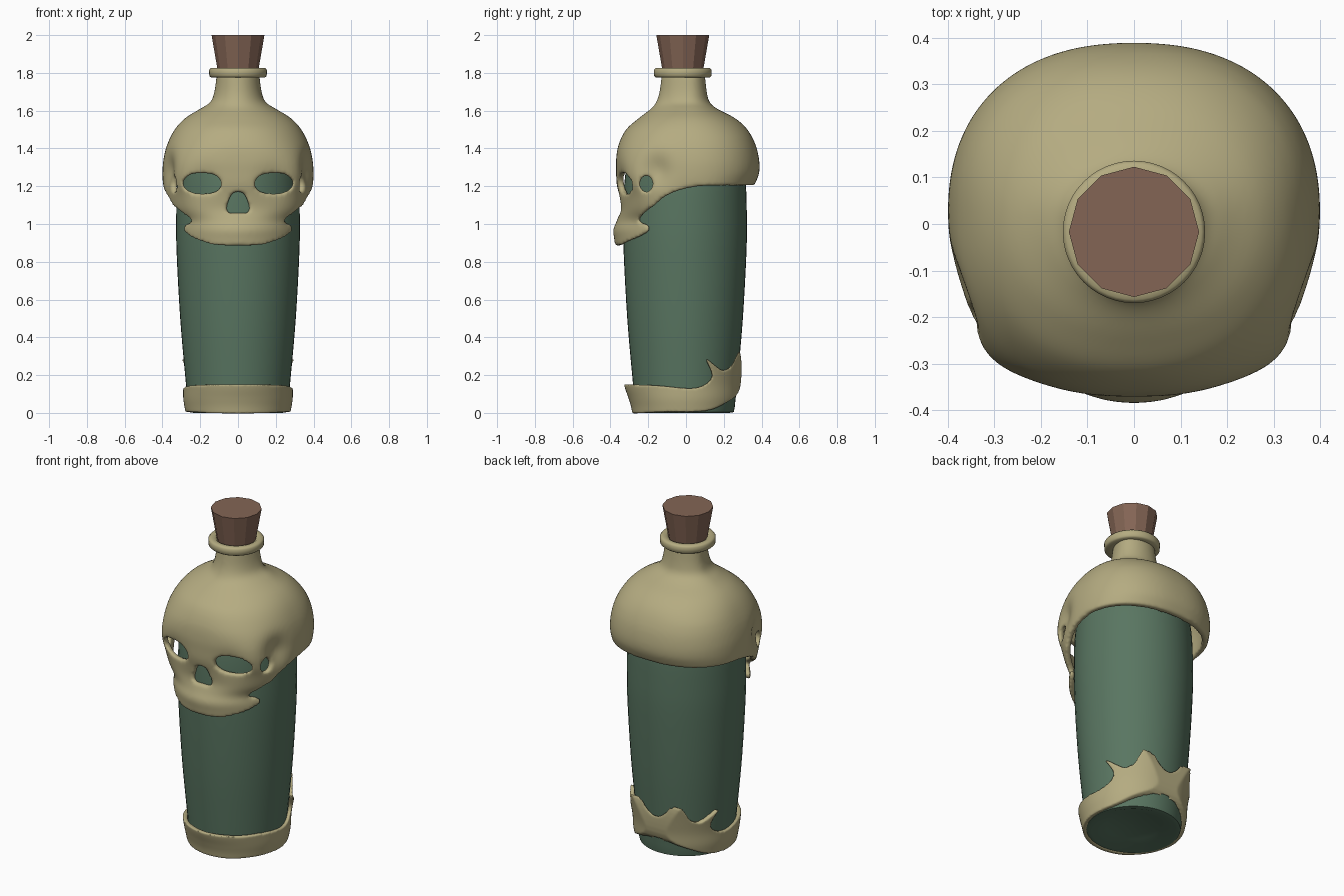
import bpy, bmesh
from math import sin, cos, pi, exp

if "Cube" in bpy.data.objects:
    bpy.data.objects.remove(bpy.data.objects["Cube"])


def material(name, rgb):
    m = bpy.data.materials.new(name)
    m.diffuse_color = (*rgb, 1)
    m.use_nodes = True
    m.node_tree.nodes["Principled BSDF"].inputs["Base Color"].default_value = m.diffuse_color
    return m


BONE = material("bone", (0.46, 0.41, 0.22))
GLASS = material("green_glass", (0.10, 0.18, 0.12))
CORK = material("cork", (0.23, 0.13, 0.09))


def new_object(name, bm, mat=None):
    bmesh.ops.recalc_face_normals(bm, faces=bm.faces)
    me = bpy.data.meshes.new(name)
    bm.to_mesh(me)
    bm.free()
    ob = bpy.data.objects.new(name, me)
    bpy.context.collection.objects.link(ob)
    if mat:
        me.materials.append(mat)
    return ob


def smooth(ob, angle):
    bpy.ops.object.select_all(action='DESELECT')
    ob.select_set(True)
    bpy.context.view_layer.objects.active = ob
    bpy.ops.object.shade_smooth_by_angle(angle=angle)


def spline(pts, steps, closed=False):
    """Catmull-Rom through tuples of any length."""
    n, out = len(pts), []
    for i in range(n if closed else n - 1):
        q = [pts[k % n] if closed else pts[min(max(k, 0), n - 1)] for k in range(i - 1, i + 3)]
        for s in range(steps):
            t = s / steps
            out.append(tuple(0.5 * (2 * b + (c - a) * t + (2 * a - 5 * b + 4 * c - d) * t * t
                             + (3 * b - a - 3 * c + d) * t ** 3) for a, b, c, d in zip(*q)))
    return out if closed else out + [pts[-1]]


def skin(bm, rings, caps=False):
    loops = [[bm.verts.new(p) for p in r] for r in rings]
    n = len(loops[0])
    for a, b in zip(loops, loops[1:]):
        for j in range(n):
            bm.faces.new((a[j], a[(j + 1) % n], b[(j + 1) % n], b[j]))
    if caps:
        bm.faces.new(loops[0])
        bm.faces.new(loops[-1])


def lathe(name, profile, n, cy, mat, angle=0.6, closed=False):
    bm = bmesh.new()
    prof = profile + profile[:1] if closed else profile
    skin(bm, [[(r * sin(2 * pi * j / n), cy - r * cos(2 * pi * j / n), z) for j in range(n)]
              for r, z in prof], not closed)
    bmesh.ops.remove_doubles(bm, verts=bm.verts, dist=1e-5)
    ob = new_object(name, bm, mat)
    smooth(ob, angle)
    return ob


def prism(pts, axis, a, b):
    bm = bmesh.new()
    skin(bm, [[(t, u, v) if axis == 'x' else (u, t, v) for u, v in pts] for t in (a, b)], True)
    ob = new_object("cutter", bm)
    ob.hide_render = True
    return ob


def shell(name, rows, cy, thick, cuts, voxel, sculpt=None, n=96):
    """Bone sheet from rows (z, half width, front y, back y, squareness), cut, then rounded."""
    rings = []
    for z, w, yf, yb, e in spline(rows, 5):
        ring = []
        for j in range(n):
            s, c = sin(2 * pi * j / n), cos(2 * pi * j / n)
            p = e if c > 0 else min(e, 2.3)
            d = (cy - yf) if c > 0 else (yb - cy)
            k = (abs(s) ** p + abs(c) ** p) ** (-1 / p)
            x, y = w * s * k, cy - d * c * k
            f = sculpt(abs(x), y, z) if sculpt else 1
            ring.append((x * f, y * f, z))
        rings.append(ring)
    bm = bmesh.new()
    skin(bm, rings)
    ob = new_object(name, bm, BONE)
    m = ob.modifiers.new("thickness", 'SOLIDIFY')
    m.thickness, m.offset = thick, -1
    for cutter, op in cuts:
        m = ob.modifiers.new("cut", 'BOOLEAN')
        m.object, m.operation, m.solver = cutter, op, 'EXACT'
    m = ob.modifiers.new("remesh", 'REMESH')
    m.mode, m.voxel_size, m.use_smooth_shade = 'VOXEL', voxel, True
    m = ob.modifiers.new("round", 'SMOOTH')
    m.factor, m.iterations = 0.5, 6
    me = bpy.data.meshes.new_from_object(ob.evaluated_get(bpy.context.evaluated_depsgraph_get()))
    ob.modifiers.clear()
    ob.data = me
    for cutter, _ in cuts:
        bpy.data.objects.remove(cutter)
    smooth(ob, 1.2)
    return ob


# Glass bottle with shallow hollow base
lathe("bottle", [(0.001, 0.035), (0.15, 0.03), (0.235, 0.0), (0.258, 0.004)] + spline(
    [(0.263, 0.03), (0.28, 0.2), (0.306, 0.5), (0.325, 0.85), (0.327, 1.05), (0.318, 1.25),
     (0.28, 1.42), (0.18, 1.54)], 4) + [(0.001, 1.56)], 48, -0.005, GLASS)

# Skull: cranium, face and neck as one bone sheet
skull_rows = [(0.84, .345, -.37, .34, 2), (0.92, .345, -.38, .34, 2), (0.97, .345, -.385, .34, 2),
              (1.02, .345, -.365, .34, 2.1), (1.08, .37, -.347, .34, 2.5), (1.15, .388, -.355, .345, 2.6),
              (1.21, .397, -.367, .365, 2.8), (1.27, .40, -.37, .387, 2.9), (1.34, .395, -.37, .387, 2.7),
              (1.42, .375, -.357, .368, 2.4), (1.50, .335, -.317, .325, 2.2), (1.56, .28, -.25, .26, 2.1),
              (1.61, .20, -.185, .165, 2), (1.645, .147, -.158, .125, 2), (1.70, .125, -.14, .11, 2),
              (1.79, .113, -.129, .10, 2)]


def skull_sculpt(x, y, z):
    temple = exp(-((x - .36) ** 2 + (y + .16) ** 2 + (z - 1.28) ** 2) / .007)
    socket = exp(-((x - .19) ** 2 + (y + .34) ** 2 + (z - 1.22) ** 2) / .008)
    return 1 - .11 * temple - .05 * socket


lower_edge = spline([(.6, 1.215), (.34, 1.205), (.07, 1.20), (-.085, 1.16), (-.165, 1.10), (-.23, 1.05),
                     (-.245, 1.015), (-.195, .99), (-.205, .955), (-.30, .91), (-.38, .88), (-.6, .87)], 4)
cuts = [prism(lower_edge + [(-.6, .5), (.6, .5)], 'x', -1, 1)]
eye = [(.09, 1.22), (.115, 1.255), (.18, 1.27), (.25, 1.262), (.29, 1.225), (.275, 1.185),
       (.22, 1.163), (.14, 1.165), (.10, 1.185)]
for side in (-1, 1):
    cuts.append(prism(spline([(side * x, z) for x, z in eye], 4, True), 'y', -1, -.1))
nose = [(-.058, 1.065), (0, 1.06), (.058, 1.065), (.052, 1.115), (.025, 1.165), (-.025, 1.165), (-.052, 1.115)]
cuts.append(prism(spline(nose, 4, True), 'y', -1, -.1))
hole = [(-.21 + .034 * cos(k * pi / 8), 1.213 + .044 * sin(k * pi / 8)) for k in range(16)]
cuts.append(prism(hole, 'x', -1, 1))
shell("skull", skull_rows, 0.02, .034, [(c, 'DIFFERENCE') for c in cuts], .0105, skull_sculpt)

# Jawbone wrapped around the foot of the bottle
jaw_rows = [(-.03, .272, -.28, .27, 2), (.03, .283, -.29, .28, 2), (.08, .29, -.305, .29, 2),
            (.15, .292, -.328, .297, 2), (.22, .302, -.33, .31, 2), (.34, .325, -.335, .335, 2)]
jaw_side = [(-.4, .155), (-.325, .152), (-.15, .145), (.02, .13), (.10, .15), (.138, .20), (.105, .285),
            (.155, .25), (.195, .225), (.24, .25), (.282, .325), (.294, .23), (.278, .11), (.205, .05),
            (.10, .01), (-.1, .006), (-.4, .008)]
shell("jawbone", jaw_rows, 0.0, .026, [(prism(spline(jaw_side, 4, True), 'x', -1, 1), 'INTERSECT')], .006)

# Lip ring on the neck
lathe("neck_ring", [(.10, 1.78), (.143, 1.776), (.152, 1.784), (.153, 1.815), (.145, 1.825),
                    (.118, 1.825), (.10, 1.81)], 48, -.017, BONE, 0.9, True)

# Twelve-sided cork stopper
lathe("cork", [(.088, 1.70), (.14, 2.0)], 12, -.017, CORK, 0.3)
